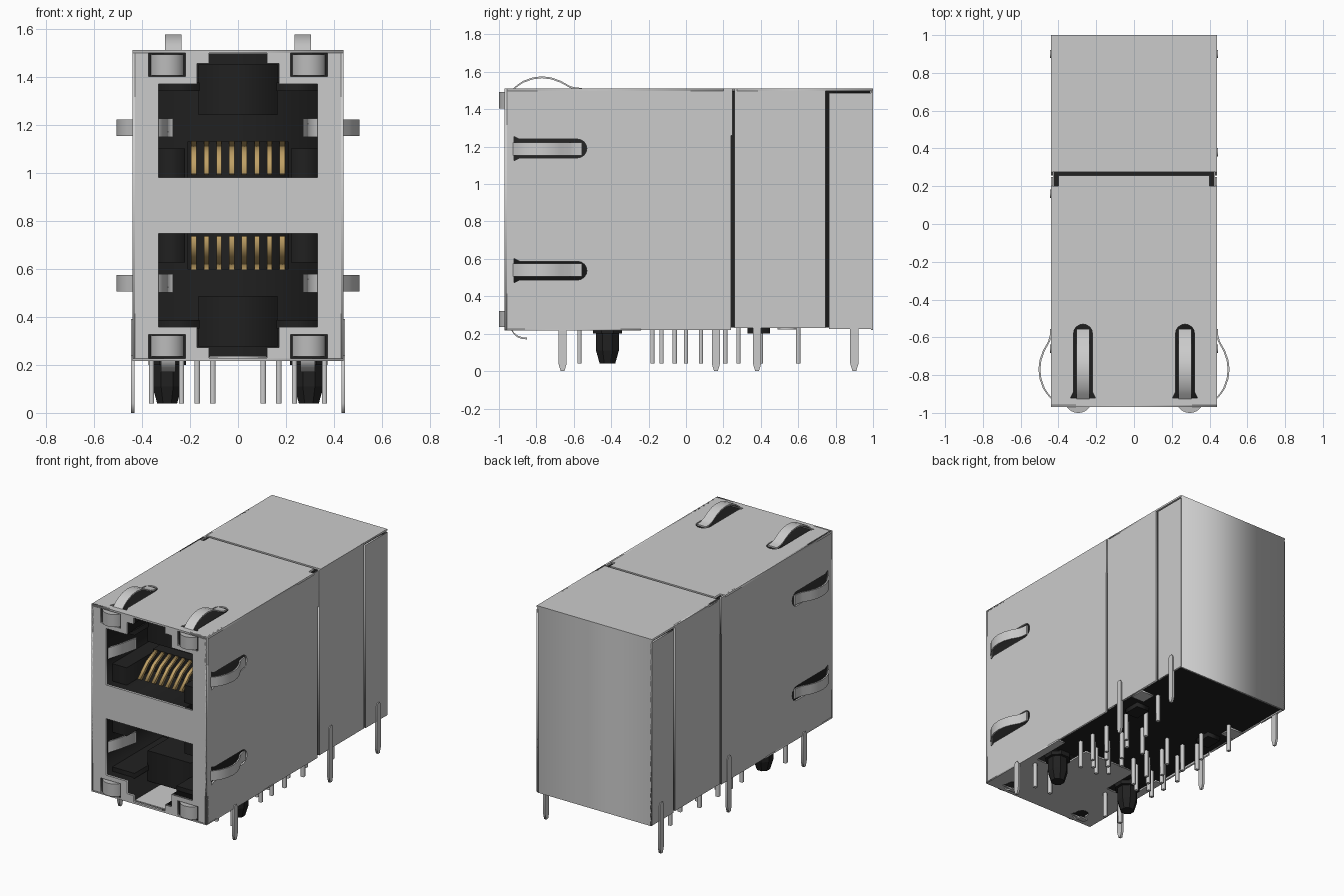
import bpy, bmesh, math
from mathutils import Matrix

cube = bpy.data.objects.get("Cube")
if cube:
    bpy.data.objects.remove(cube, do_unlink=True)


def material(name, r, g, b, rough=0.5):
    m = bpy.data.materials.new(name)
    m.use_nodes = True
    m.diffuse_color = (r, g, b, 1)
    bsdf = m.node_tree.nodes["Principled BSDF"]
    bsdf.inputs["Base Color"].default_value = (r, g, b, 1)
    bsdf.inputs["Roughness"].default_value = rough
    return m


METAL = material("light grey metal", 0.6, 0.6, 0.6)
BLACK = material("black plastic", 0.015, 0.015, 0.015)
GOLD = material("gold contact", 0.52, 0.35, 0.13)
LAMP = material("grey lamp", 0.5, 0.5, 0.5)

MID = 0.8635          # height about which the two ports mirror
FRONT, BACK, W, LOW, HIGH = -0.97, 1.0, 0.44, 0.22, 1.51
T = 0.012             # sheet thickness


def flip(z):
    return 2 * MID - z


def link(name, mesh, mat, smooth=False):
    mesh.materials.clear()
    mesh.materials.append(mat)
    ob = bpy.data.objects.new(name, mesh)
    bpy.context.collection.objects.link(ob)
    if smooth:
        bpy.ops.object.select_all(action="DESELECT")
        ob.select_set(True)
        bpy.context.view_layer.objects.active = ob
        bpy.ops.object.shade_smooth_by_angle(angle=math.radians(40))
    return ob


AXES = {"x": ((0, 0, 1), (1, 0, 0), (0, 1, 0)),
        "y": ((1, 0, 0), (0, 0, 1), (0, 1, 0)),
        "z": ((1, 0, 0), (0, 1, 0), (0, 0, 1))}


def plate(name, axis, lo, hi, outline, mat, holes=(), smooth=False):
    """Flat outline with holes, extruded along an axis from lo to hi."""
    cu = bpy.data.curves.new(name, "CURVE")
    cu.dimensions, cu.fill_mode = "2D", "BOTH"
    cu.extrude = abs(hi - lo) / 2
    for loop in [outline, *holes]:
        sp = cu.splines.new("POLY")
        sp.points.add(len(loop) - 1)
        for p, (u, v) in zip(sp.points, loop):
            p.co = (u, v, 0, 1)
        sp.use_cyclic_u = True
    tmp = bpy.data.objects.new(name + "_profile", cu)
    mesh = bpy.data.meshes.new_from_object(tmp)
    bpy.data.objects.remove(tmp)
    bpy.data.curves.remove(cu)
    mesh.transform(Matrix.Translation((0, 0, (lo + hi) / 2)))
    mesh.transform(Matrix(AXES[axis]).to_4x4())
    bm = bmesh.new()
    bm.from_mesh(mesh)
    bmesh.ops.remove_doubles(bm, verts=bm.verts, dist=1e-5)
    bmesh.ops.recalc_face_normals(bm, faces=bm.faces)
    bm.to_mesh(mesh)
    bm.free()
    return link(name, mesh, mat, smooth)


def rect(u0, v0, u1, v1):
    return [(u0, v0), (u1, v0), (u1, v1), (u0, v1)]


def box(name, x0, x1, y0, y1, z0, z1, mat):
    return plate(name, "z", min(z0, z1), max(z0, z1), rect(x0, y0, x1, y1), mat)


def lathe(name, x, y, rings, sides, mat, smooth=False):
    """Stack of (radius, z) rings, capped at both ends."""
    bm = bmesh.new()
    loops = []
    for r, z in rings:
        angles = [(i + 0.5) * math.tau / sides for i in range(sides)]
        loops.append([bm.verts.new((x + r * math.cos(a), y + r * math.sin(a), z)) for a in angles])
    for a, b in zip(loops, loops[1:]):
        for i in range(sides):
            j = (i + 1) % sides
            bm.faces.new((a[i], a[j], b[j], b[i]))
    bm.faces.new(loops[0])
    bm.faces.new(loops[-1])
    bmesh.ops.recalc_face_normals(bm, faces=bm.faces)
    mesh = bpy.data.meshes.new(name)
    bm.to_mesh(mesh)
    bm.free()
    return link(name, mesh, mat, smooth)


def slot(across, half=0.05, start=-0.92, end=-0.53):
    """Slot along y with a rounded rear end and a flared front, as (y, across)."""
    pts = [(start, across - half - 0.015), (start + 0.03, across - half)]
    for i in range(9):
        a = -math.pi / 2 + i * math.pi / 8
        pts.append((end - half + half * math.cos(a), across + half * math.sin(a)))
    return pts + [(start + 0.03, across + half), (start, across + half + 0.015)]


def swap(pts):
    return [(b, a) for a, b in pts]


# Port opening profile, upper port; the lower is its mirror image
half = [(0.33, 0.98), (0.33, 1.37), (0.17, 1.37), (0.17, 1.455), (0.12, 1.455), (0.12, 1.498)]
upper = half + [(-x, z) for x, z in reversed(half)]
lower = [(x, flip(z)) for x, z in upper]

# Front sheet with port and lamp windows
windows = [rect(s * 0.295 - 0.077, z0, s * 0.295 + 0.077, z1)
           for s in (-1, 1) for z0, z1 in ((1.4, 1.5), (flip(1.5), flip(1.4)))]
plate("front_sheet", "y", FRONT, FRONT + T, rect(-W, LOW, W, HIGH), METAL, [upper, lower] + windows)

# Black housing: bored front part and solid rear part
plate("front_housing", "y", FRONT + T, -0.35, rect(-0.425, 0.226, 0.425, 1.501), BLACK, [upper, lower])
box("rear_housing", -0.425, 0.425, -0.35, 0.986, 0.232, 1.497, BLACK)
box("port_floor", -0.118, 0.118, -0.955, -0.6, 0.227, 0.236, METAL)

# Top sheets
corner = [(W, FRONT), (W, 0.2), (0.425, 0.2), (0.425, 0.2), (0.4, 0.2), (0.4, 0.258)]
corner = [p for i, p in enumerate(corner) if i != 3]
plate("top_front_sheet", "z", HIGH - T, HIGH, corner + [(-x, y) for x, y in reversed(corner)],
      METAL, [swap(slot(s * 0.27)) for s in (-1, 1)])
box("top_rear_sheet", -W, W, 0.274, BACK, HIGH - T, HIGH, METAL)
box("rear_sheet", -0.436, 0.436, BACK - T, BACK, LOW, HIGH - 0.002, METAL)

# Bottom sheet with notches round the locating pegs
edge = [(W, FRONT), (W, -0.24), (0.385, -0.24), (0.385, -0.52), (0.205, -0.52), (0.205, -0.24)]
plate("bottom_sheet", "z", LOW - 0.004, LOW + 0.006, edge + [(-x, y) for x, y in reversed(edge)],
      METAL, [swap(slot(s * 0.29, 0.042, end=-0.83)) for s in (-1, 1)])

# Side sheets with spring slots
for s, side in ((-1, "right"), (1, "left")):
    lo, hi = sorted((s * (W - T), s * W))
    outline = [(FRONT, LOW), (0.241, LOW), (0.241, 1.26), (0.248, 1.26), (0.248, HIGH), (FRONT, HIGH)]
    plate(side + "_front_sheet", "x", lo, hi, outline, METAL, [slot(1.19), slot(flip(1.19))])
    plate(side + "_middle_sheet", "x", lo, hi, rect(0.258, LOW + 0.01, 0.747, HIGH), METAL)
    plate(side + "_rear_flange", "x", lo, hi, rect(0.765, LOW + 0.005, BACK, 1.487), METAL)

# Grounding springs: a bowed ribbon on every face
bow = [(-0.935, -0.008), (-0.9, 0.022), (-0.87, 0.042), (-0.82, 0.06), (-0.77, 0.066),
       (-0.72, 0.06), (-0.67, 0.042), (-0.62, 0.014), (-0.59, 0.006), (-0.555, 0.004)]
hook = [(-0.935, 0.0), (-0.92, 0.024), (-0.9, 0.04), (-0.875, 0.049), (-0.85, 0.05)]


def ribbon(path, base, sign):
    return ([(y, base + sign * h) for y, h in path]
            + [(y, base + sign * (h - 0.01)) for y, h in reversed(path)])


for s, side in ((-1, "right"), (1, "left")):
    plate(side + "_top_spring", "x", s * 0.27 - 0.035, s * 0.27 + 0.035,
          ribbon(bow, HIGH, 1), METAL, smooth=True)
    plate(side + "_bottom_spring", "x", s * 0.29 - 0.03, s * 0.29 + 0.03,
          ribbon(hook, LOW, -1), METAL, smooth=True)
    for z, level in ((1.187, "upper"), (flip(1.187), "lower")):
        plate(f"{side}_{level}_spring", "z", z - 0.034, z + 0.034,
              swap(ribbon(bow, s * W, s)), METAL, smooth=True)
        # Inner spring leaf bent into the port
        leaf = [(s * 0.335, -0.965), (s * 0.3, -0.85), (s * 0.27, -0.72),
                (s * 0.28, -0.72), (s * 0.31, -0.85), (s * 0.345, -0.965)]
        plate(f"{side}_{level}_leaf", "z", z - 0.038, z + 0.038, leaf, METAL)

# Port interiors, lamps and contacts
for level, f in (("upper", lambda z: z), ("lower", flip)):
    box(level + "_latch_stop", -0.165, 0.165, -0.75, -0.35, f(1.24), f(1.45), BLACK)
    box(level + "_contact_bed", -0.21, 0.21, -0.63, -0.35, f(0.975), f(1.13), BLACK)
    for s in (-1, 1):
        x0, x1 = sorted((s * 0.22, s * 0.335))
        box(level + "_guide_block", x0, x1, -0.9, -0.35, f(0.975), f(1.1), BLACK)
        x0, x1 = sorted((s * 0.16, s * 0.335))
        box(level + "_shoulder", x0, x1, -0.9, -0.35, f(1.34), f(1.375), BLACK)
        lathe(level + "_lamp", s * 0.295, -0.925, [(0.075, f(1.405)), (0.075, f(1.492))], 32, LAMP, True)
    profile = [(-0.82, f(1.0)), (-0.73, f(1.085)), (-0.63, f(1.132)),
               (-0.63, f(1.116)), (-0.72, f(1.07)), (-0.8, f(0.99))]
    for i in range(8):
        x = (i - 3.5) * 0.0525
        plate(level + "_contact", "x", x - 0.011, x + 0.011, profile, GOLD)

# Locating pegs
for s in (-1, 1):
    lathe("locating_peg", s * 0.295, -0.42,
          [(0.045, 0.04), (0.066, 0.11), (0.066, 0.2), (0.085, 0.2), (0.085, 0.24)], 8, BLACK)
    box("standoff", s * 0.3 - 0.05, s * 0.3 + 0.05, 0.33, 0.45, 0.2, 0.24, BLACK)
    box("folded_tab", s * 0.38 - 0.05, s * 0.38 + 0.05, 0.49, 0.59, 0.222, 0.232, METAL)


# Shield legs: pointed blades on the side walls
def shield_leg(s, y, top):
    w = 0.022
    pts = [(y - w, top - 0.02), (y - w, 0.04), (y - 0.01, 0), (y + 0.01, 0),
           (y + w, 0.04), (y + w, top - 0.02), (y + 0.01, top), (y - 0.01, top)]
    lo, hi = sorted((s * 0.43, s * 0.446))
    plate("shield_leg", "x", lo, hi, pts, METAL)


for s, y, top in ((-1, -0.66, 0.24), (1, -0.66, 0.24), (-1, 0.16, 0.39),
                  (1, 0.38, 0.39), (-1, 0.9, 0.35), (1, 0.9, 0.35)):
    shield_leg(s, y, top)

# Solder pins in rows
rows = [(-0.57, (0.235, 0.36)), (-0.18, (0.17, 0.3)), (-0.13, (0.105, 0.235)),
        (-0.06, (0.17, 0.3)), (0.0, (0.105, 0.235)), (0.08, (0.17, 0.3)),
        (0.21, (0.105, 0.235)), (0.28, (0.3,)), (0.4, (0.235,)), (0.6, (0.3,))]
for y, xs in rows:
    for x in xs:
        for s in (-1, 1):
            box("solder_pin", s * x - 0.011, s * x + 0.011, y - 0.011, y + 0.011, 0.04, 0.24, METAL)
